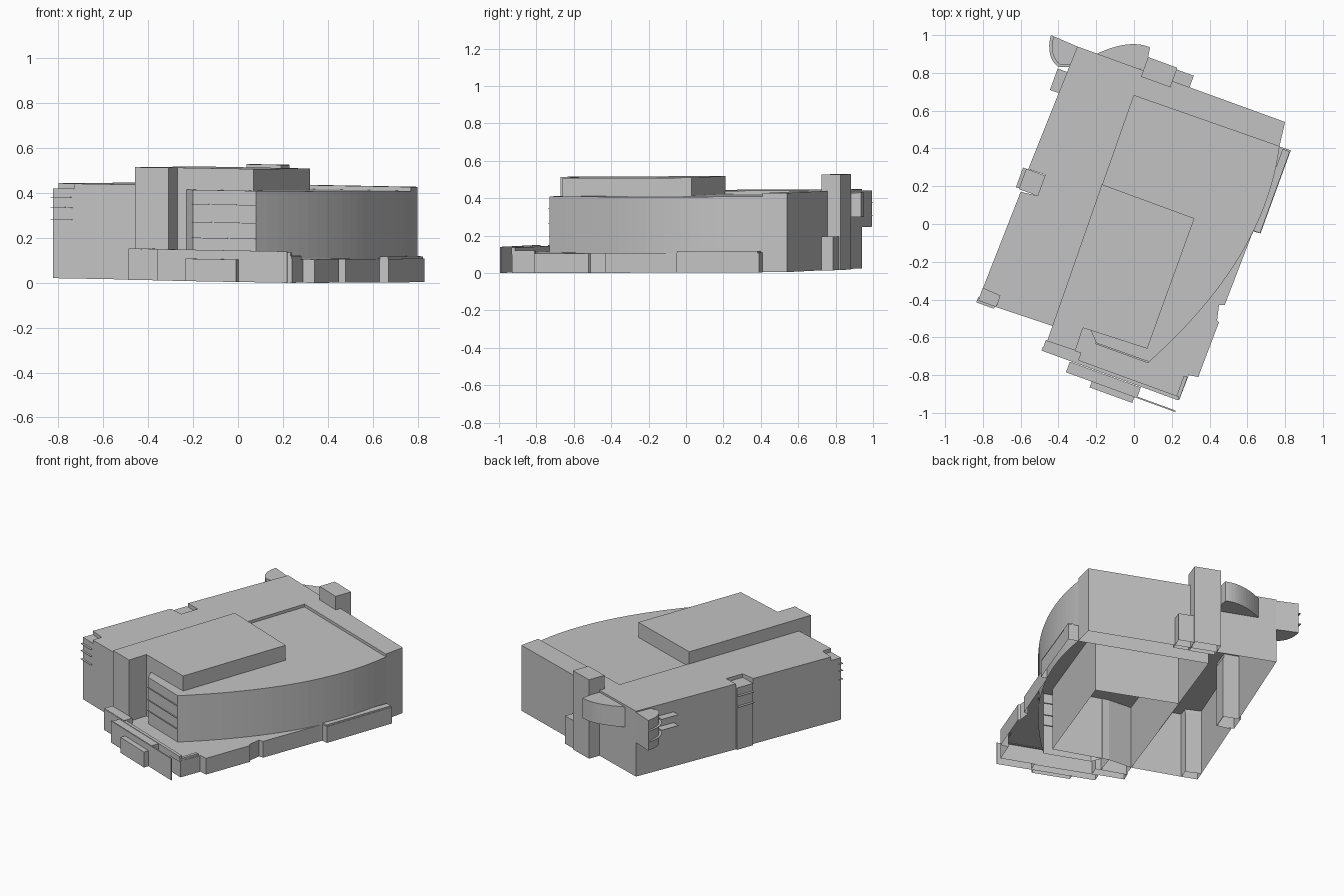
import bpy
import bmesh
import math
from mathutils import Vector

default_cube = bpy.data.objects.get("Cube")
if default_cube:
    bpy.data.objects.remove(default_cube, do_unlink=True)

GREY = (.55, .55, .55, 1)
concrete = bpy.data.materials.new("plain grey concrete")
concrete.diffuse_color = GREY
concrete.use_nodes = True
concrete.node_tree.nodes["Principled BSDF"].inputs["Base Color"].default_value = GREY

# The building is turned on its plot: ALONG follows the short side, DEEP the long side
TURN = math.radians(-20)
ALONG = Vector((math.cos(TURN), math.sin(TURN)))
DEEP = Vector((-math.sin(TURN), math.cos(TURN)))


def ground(x, y):
    """Gently sloping ground plane that every part follows."""
    return .012 - .015 * x + .009 * y


def prism(name, outline, low, high, closed=False):
    """Upright prism with a roof; the underside is open unless closed is set."""
    points = [Vector(p) for p in outline]
    area = sum(a.x * b.y - b.x * a.y for a, b in zip(points, points[1:] + points[:1]))
    if area < 0:
        points.reverse()
    mesh = bpy.data.meshes.new(name)
    bm = bmesh.new()
    bottom = [bm.verts.new((p.x, p.y, low + ground(p.x, p.y))) for p in points]
    top = [bm.verts.new((p.x, p.y, high + ground(p.x, p.y))) for p in points]
    for i in range(len(points)):
        j = (i + 1) % len(points)
        bm.faces.new((bottom[i], bottom[j], top[j], top[i]))
    bm.faces.new(top)
    if closed:
        bm.faces.new(bottom[::-1])
    bm.to_mesh(mesh)
    bm.free()
    obj = bpy.data.objects.new(name, mesh)
    bpy.context.collection.objects.link(obj)
    mesh.materials.append(concrete)
    return obj


def block(name, corner, width, depth, low, high, closed=False):
    """Rectangular prism squared to the building, measured from its front corner."""
    start = Vector(corner)
    side, back = ALONG * width, DEEP * depth
    return prism(name, [start, start + side, start + side + back, start + back],
                 low, high, closed)


def arc(start, middle, end, steps):
    """Points on a curve that starts, bends through the middle and ends."""
    a, m, b = Vector(start), Vector(middle), Vector(end)
    handle = m * 2 - (a + b) / 2
    result = []
    for i in range(steps + 1):
        t = i / steps
        result.append(a * (1 - t) ** 2 + handle * 2 * t * (1 - t) + b * t ** 2)
    return result


# Key plan corners
front_right = (-.83, -.41)
back_right = (-.3, .94)
back_left = (.8, .54)
wing_end = (.77, .41)
wing_inner = (0, .68)
tower_joint = (-.43, -.54)
tower_front = [(-.46, -.62), (-.31, -.67), (-.27, -.55)]
hall_front = [(-.23, -.56), (-.2, -.63)]
facade = arc(wing_end, (.56, -.17), (.08, -.73), 24)

# L-shaped wing with a corner notch and a side notch
prism("rear_wing", [(-.73, -.44), (-.71, -.38), (-.8, -.34),
                    (-.6, .17), (-.51, .15), (-.47, .26), (-.56, .29),
                    back_right, back_left, wing_end, wing_inner, tower_joint],
      0, .423)

# Lower shafts that fill the notches
block("corner_shaft", (-.825, -.405), .1, .07, 0, .4)
block("side_shaft", (-.61, .185), .11, .115, 0, .4)

# Hall behind the curved facade
prism("curved_hall", facade + hall_front[::-1] + [(-.27, -.55), tower_joint, wing_inner],
      0, .405)

# Tall hall running into the front tower
prism("tall_hall", tower_front + [(.07, -.66), (.32, .03), (-.17, .21)], 0, .502)

# Low terrace wrapped around the facade
terrace_edge = [(.83, .39), (.67, -.05), (.63, -.04), (.48, -.43), (.45, -.43),
                (.44, -.51), (.45, -.52), (.34, -.81), (.29, -.8), (.24, -.93)]
prism("terrace", terrace_edge + [(-.49, -.67)] + tower_front + hall_front + facade[::-1],
      0, .105)

# Terrace parapets
block("front_parapet", (-.49, -.67), .77, .02, .1, .135)
block("side_parapet", (.63, -.035), .04, .46, .1, .115)
block("corner_parapet", (.22, -.925), .02, .13, .1, .12)
block("tower_plinth", (-.487, -.67), .2, .06, 0, .14)

# Entrance porch, its screen wall and its step
block("porch", (-.36, -.785), .4, .06, 0, .135)
block("screen_wall", (-.36, -.785), .615, .008, 0, .14)
block("porch_step", (-.235, -.865), .24, .04, 0, .1)

# Rear stair tower and annex
block("stair_tower", (.037, .78), .165, .11, 0, .51)
block("rear_annex", (.19, .73), .1, .095, 0, .18)

# Rounded bays hanging on the rear
prism("rear_bay", arc((-.2, .9), (-.04, .95), (.085, .935), 12) + [(.06, .81)],
      .28, .41, True)
corner_plan = arc((-.44, 1), (-.445, .9), (-.4, .83), 8) + [(-.34, .83), back_right]
pivot = Vector(back_right)
prism("corner_bay", [pivot.lerp(Vector(p), .9) for p in corner_plan], .22, .415, True)

# Thin sunshade ledges
for level in (.19, .26, .34):
    block("hall_ledge", (-.205, -.635), .3, .015, level, level + .002, True)
for level in (.26, .315, .36):
    block("corner_ledge", (-.835, -.415), .1, .03, level, level + .002, True)
for level in (.28, .35):
    prism("bay_ledge", corner_plan, level, level + .002, True)
    block("rear_ledge", (-.445, .71), .06, .12, level, level + .002, True)
    block("shaft_ledge", (-.625, .195), .06, .11, level, level + .002, True)
